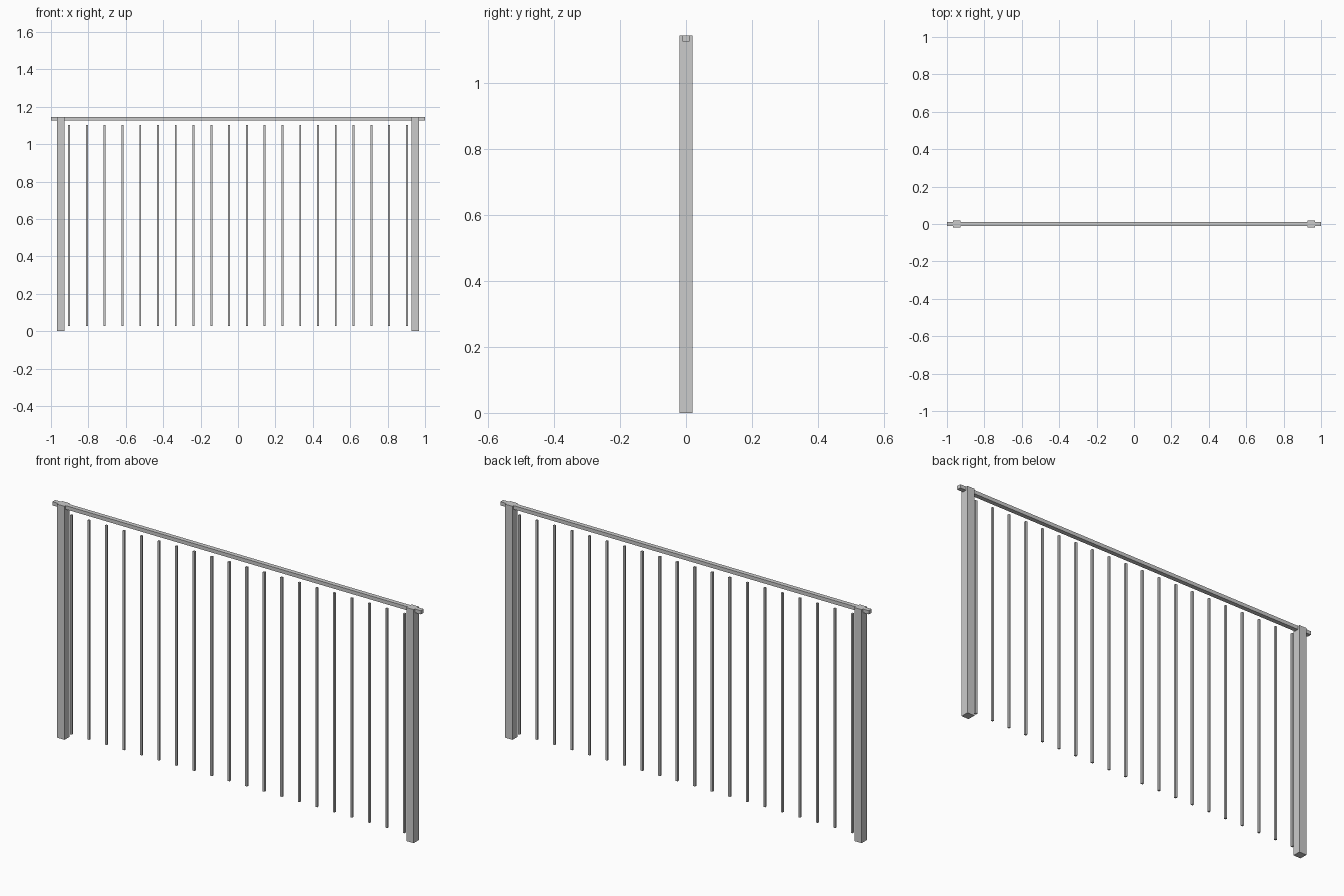
import bpy

if "Cube" in bpy.data.objects:
    bpy.data.objects.remove(bpy.data.objects["Cube"])


def box(name, x, z0, z1, wx, wy):
    """Box centred on x and y = 0, spanning z0 to z1."""
    bpy.ops.mesh.primitive_cube_add(size=1, location=(x, 0, (z0 + z1) / 2))
    ob = bpy.context.object
    ob.name = name
    ob.scale = (wx, wy, z1 - z0)
    bpy.ops.object.transform_apply(location=False, rotation=False, scale=True)
    return ob


TOP = 1.145

# End posts
for side, x in (("left", -0.947), ("right", 0.947)):
    box(side + "_post", x, 0, TOP, 0.04, 0.04)

# Top handrail, running through the posts and past them
box("top_rail", 0, TOP - 0.018, TOP, 2.0, 0.022)

# Evenly spaced square balusters
COUNT, REACH = 20, 0.903
for i in range(COUNT):
    x = -REACH + 2 * REACH * i / (COUNT - 1)
    box(f"baluster_{i + 1:02d}", x, 0.027, 1.102, 0.01, 0.01)
